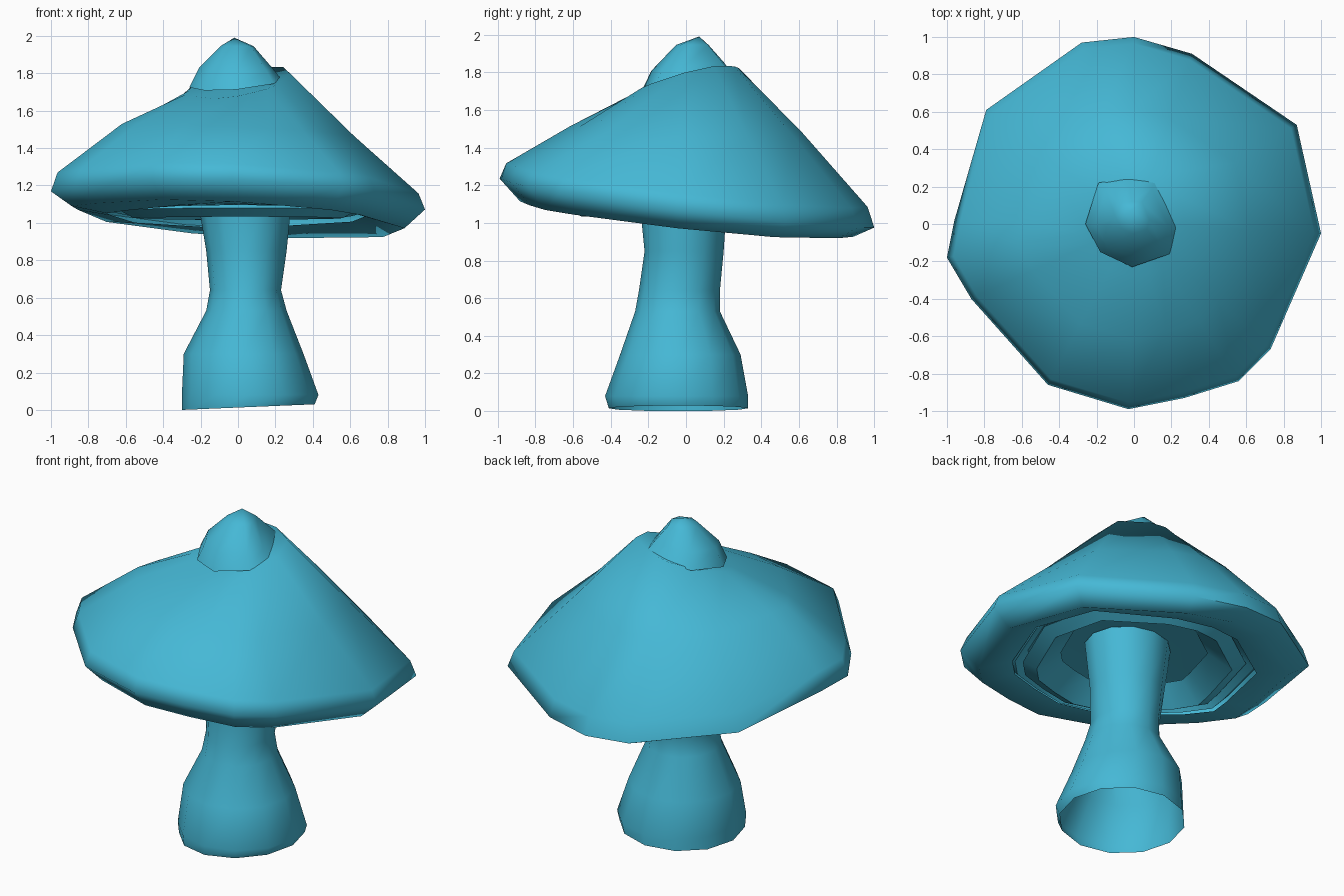
import bpy, math

if "Cube" in bpy.data.objects:
    bpy.data.objects.remove(bpy.data.objects["Cube"])

mat = bpy.data.materials.new("turquoise")
mat.diffuse_color = (0.06, 0.48, 0.67, 1)
mat.use_nodes = True
mat.node_tree.nodes["Principled BSDF"].inputs["Base Color"].default_value = mat.diffuse_color


def loft(name, rings, tip=None, closed=False, angle=75):
    """Skin a stack of equal-length rings, optionally ending in a tip point."""
    n = len(rings[0])
    verts = [v for r in rings for v in r]
    faces = []
    pairs = [(i, i + 1) for i in range(len(rings) - 1)]
    if closed:
        pairs.append((len(rings) - 1, 0))
    for a, b in pairs:
        for j in range(n):
            k = (j + 1) % n
            faces.append((a * n + j, a * n + k, b * n + k, b * n + j))
    if tip:
        verts.append(tip)
        last = (len(rings) - 1) * n
        faces += [(last + j, last + (j + 1) % n, len(verts) - 1) for j in range(n)]
    me = bpy.data.meshes.new(name)
    me.from_pydata(verts, [], faces)
    me.materials.append(mat)
    ob = bpy.data.objects.new(name, me)
    bpy.context.collection.objects.link(ob)
    bpy.ops.object.select_all(action='DESELECT')
    ob.select_set(True)
    bpy.context.view_layer.objects.active = ob
    bpy.ops.object.shade_smooth_by_angle(angle=math.radians(angle))
    return ob


def tilted(outline, s, z, tx, ty):
    """Outline scaled by s, lying on the plane z + tx*x + ty*y."""
    return [(x * s, y * s, z + tx * x * s + ty * y * s) for x, y in outline]


# Cap: uneven rim outline, counter-clockwise from the front
rim = [(-0.03, -0.99), (0.27, -0.93), (0.56, -0.84), (0.73, -0.67), (1.0, -0.05),
       (0.87, 0.53), (0.31, 0.91), (0.0, 1.0), (-0.28, 0.97), (-0.79, 0.61),
       (-0.96, 0.02), (-1.0, -0.18), (-0.87, -0.4), (-0.46, -0.86)]
loft("cap", [
    tilted(rim, 0.70, 1.04, 0.0, -0.09),     # inner edge of underside
    tilted(rim, 0.89, 1.02, -0.06, -0.105),  # lower rim
    tilted(rim, 1.00, 1.105, -0.04, -0.13),  # widest rim
    tilted(rim, 0.965, 1.20, -0.05, -0.12),  # upper rim
    tilted(rim, 0.62, 1.495, -0.05, -0.03),  # slope
    tilted(rim, 0.28, 1.75, 0.18, 0.26),     # shoulder
], tip=(0.0, 0.02, 1.72))

# Knob on top of the cap
knob = [(-0.01, -0.23), (0.19, -0.16), (0.23, -0.02), (0.12, 0.24),
        (-0.03, 0.25), (-0.19, 0.22), (-0.26, 0.0), (-0.18, -0.15)]
loft("knob", [
    tilted(knob, 1.0, 1.75, 0.10, 0.16),
    tilted(knob, 0.80, 1.83, 0.0, 0.12),
    [(x * 0.36, y * 0.36 + 0.03, 1.945) for x, y in knob],
], tip=(-0.02, 0.07, 1.99))

# Gill rings: nested washers under the cap
for name, ro, ri, z, ty in (("outer_gill", 0.73, 0.58, 1.07, -0.06),
                            ("inner_gill", 0.64, 0.42, 1.04, -0.015)):
    loft(name, [
        tilted(rim, ri, z + 0.09, 0, ty),
        tilted(rim, (ro + ri) / 2 + 0.03, z - 0.015, 0, ty),
        tilted(rim, ro, z + 0.03, 0, ty),
        tilted(rim, ro - 0.03, z + 0.06, 0, ty),
    ], closed=True, angle=50)

# Ceiling of the hollow under the cap
loft("gill_ceiling", [tilted(rim, 0.66, 1.13, 0, -0.05)], tip=(0, 0, 1.18))

# Stem: open tube, each row is z, x min, x max, y min, y max
rows = [(0.02, -0.30, 0.41, -0.41, 0.33), (0.08, -0.30, 0.43, -0.43, 0.33),
        (0.30, -0.29, 0.35, -0.35, 0.29), (0.53, -0.17, 0.26, -0.27, 0.18),
        (0.64, -0.15, 0.23, -0.25, 0.18), (0.85, -0.17, 0.26, -0.22, 0.20),
        (1.15, -0.22, 0.29, -0.25, 0.22)]
N = 12
stem = []
for i, (z, x0, x1, y0, y1) in enumerate(rows):
    ring = []
    for k in range(N):
        c, s = math.cos(math.tau * k / N), math.sin(math.tau * k / N)
        dip = 0.015 * (c - 0.33) if i == 0 else 0   # base dips to the left
        ring.append(((x0 + x1) / 2 + c * (x1 - x0) / 2,
                     (y0 + y1) / 2 + s * (y1 - y0) / 2, max(0, z + dip)))
    stem.append(ring)
loft("stem", stem)
